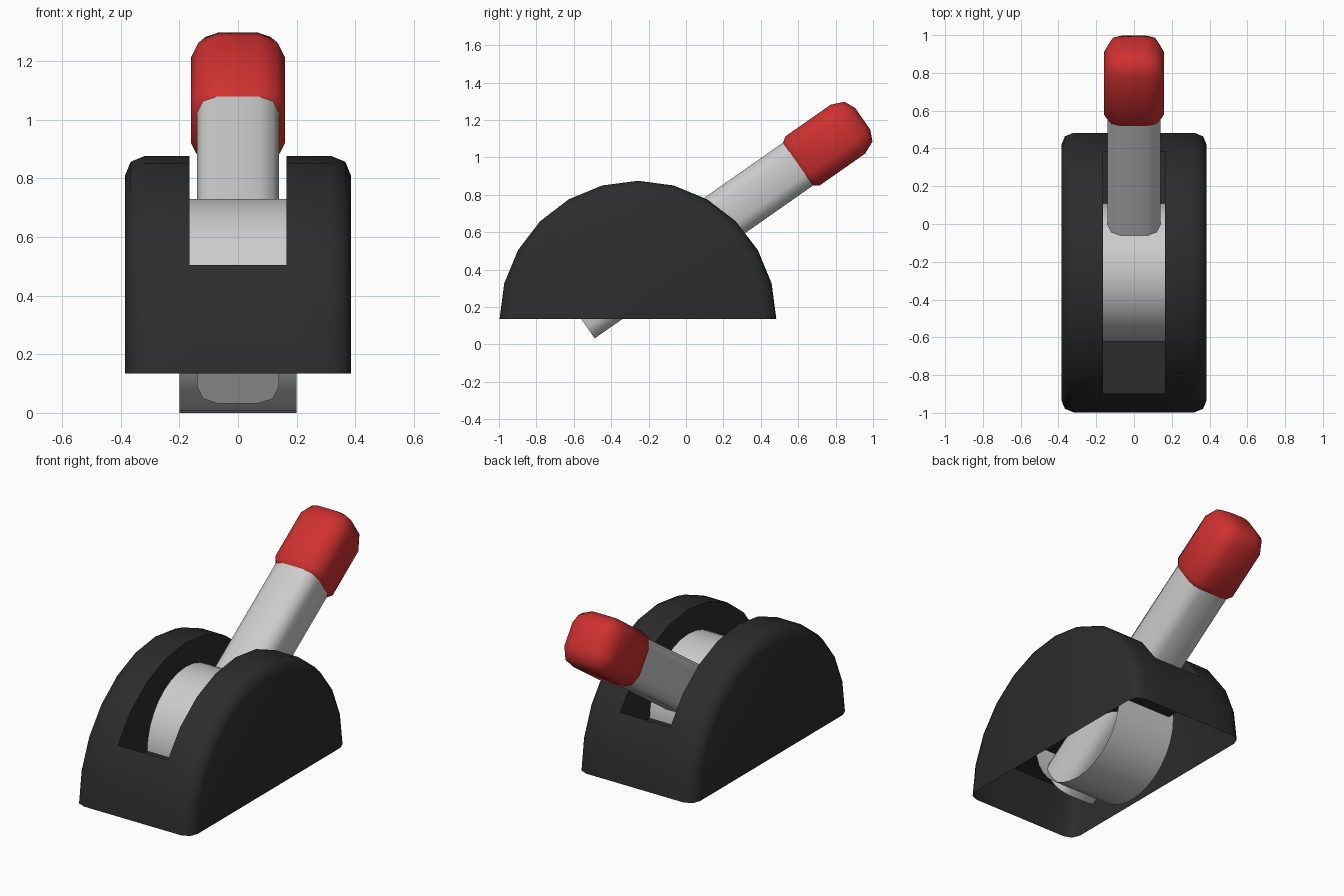
import bpy, bmesh
from math import sin, cos, radians, pi

if "Cube" in bpy.data.objects:
    bpy.data.objects.remove(bpy.data.objects["Cube"])

CY, CZ = -0.257, 0.365          # drum axis
BASE = 0.135                    # housing rim height


def finish(name, bm, angle, color=None):
    bmesh.ops.recalc_face_normals(bm, faces=bm.faces)
    me = bpy.data.meshes.new(name)
    bm.to_mesh(me)
    bm.free()
    ob = bpy.data.objects.new(name, me)
    bpy.context.collection.objects.link(ob)
    bpy.ops.object.select_all(action='DESELECT')
    ob.select_set(True)
    bpy.context.view_layer.objects.active = ob
    bpy.ops.object.shade_smooth_by_angle(angle=radians(angle))
    if color:
        mat = bpy.data.materials.new(name + "_paint")
        mat.diffuse_color = color
        mat.use_nodes = True
        mat.node_tree.nodes["Principled BSDF"].inputs["Base Color"].default_value = mat.diffuse_color
        me.materials.append(mat)
    return ob


def rounded_square(h, r):
    # square outline with two-segment rounded corners
    pts = []
    for k in range(4):
        a0 = k * pi / 2
        sx, sy = [(1, 1), (-1, 1), (-1, -1), (1, -1)][k]
        for j in range(3):
            a = a0 + j * pi / 4
            pts.append((sx * (h - r) + r * cos(a), sy * (h - r) + r * sin(a)))
    return pts


def lever_loft(name, sections, color=None):
    # loft of (distance, half width, corner radius) along the tilted lever axis
    t = radians(35)
    bm = bmesh.new()
    rings = []
    for d, h, r in sections:
        rings.append([bm.verts.new((u, CY + d * cos(t) - v * sin(t),
                                    CZ + d * sin(t) + v * cos(t)))
                      for u, v in rounded_square(h, r)])
    for a, b in zip(rings, rings[1:]):
        n = len(a)
        for i in range(n):
            bm.faces.new((a[i], a[(i + 1) % n], b[(i + 1) % n], b[i]))
    bm.faces.new(rings[0])
    bm.faces.new(rings[-1])
    return finish(name, bm, 50, color)


# Housing: half-round shell with rounded side edges, open underneath
bm = bmesh.new()
half = [(0.165, 0.74), (0.32, 0.74), (0.366, 0.721), (0.385, 0.675)]
columns = [(-x, r) for x, r in reversed(half)] + half
grid = [[bm.verts.new((x, CY + r * cos(radians(15 * i)), BASE + r * sin(radians(15 * i))))
         for i in range(13)] for x, r in columns]
for c in range(7):
    for i in range(12):
        if c == 3 and 2 <= i < 10:      # slot opening
            continue
        bm.faces.new((grid[c][i], grid[c][i + 1], grid[c + 1][i + 1], grid[c + 1][i]))
bm.faces.new(grid[0])
bm.faces.new(grid[-1])

# Slot walls and floor
floor = []
for c in (3, 4):
    arc = grid[c][2:11]
    ends = [bm.verts.new((v.co.x, v.co.y, CZ)) for v in (arc[-1], arc[0])]
    bm.faces.new(arc + ends)
    floor.append(ends)
bm.faces.new((floor[0][0], floor[0][1], floor[1][1], floor[1][0]))
bm.faces.new((grid[3][10], grid[4][10], floor[1][0], floor[0][0]))
bm.faces.new((grid[3][2], grid[4][2], floor[1][1], floor[0][1]))
finish("housing", bm, 50, (0.025, 0.025, 0.025, 1))

# Pivot drum: open tube across the slot
bm = bmesh.new()
N = 32
tube = [[bm.verts.new((x, CY + 0.365 * cos(2 * pi * i / N), CZ + 0.365 * sin(2 * pi * i / N)))
         for i in range(N)] for x in (-0.2, 0.2)]
for i in range(N):
    j = (i + 1) % N
    bm.faces.new((tube[0][i], tube[0][j], tube[1][j], tube[1][i]))
finish("pivot_drum", bm, 40)

# Lever shaft and its red grip
lever_loft("lever_shaft", [(-0.38, 0.14, 0.07), (1.06, 0.14, 0.07)])
lever_loft("lever_grip", [(1.045, 0.14, 0.07), (1.075, 0.16, 0.085), (1.37, 0.16, 0.085),
                          (1.44, 0.13, 0.065), (1.467, 0.07, 0.03)], (0.62, 0.03, 0.03, 1))
